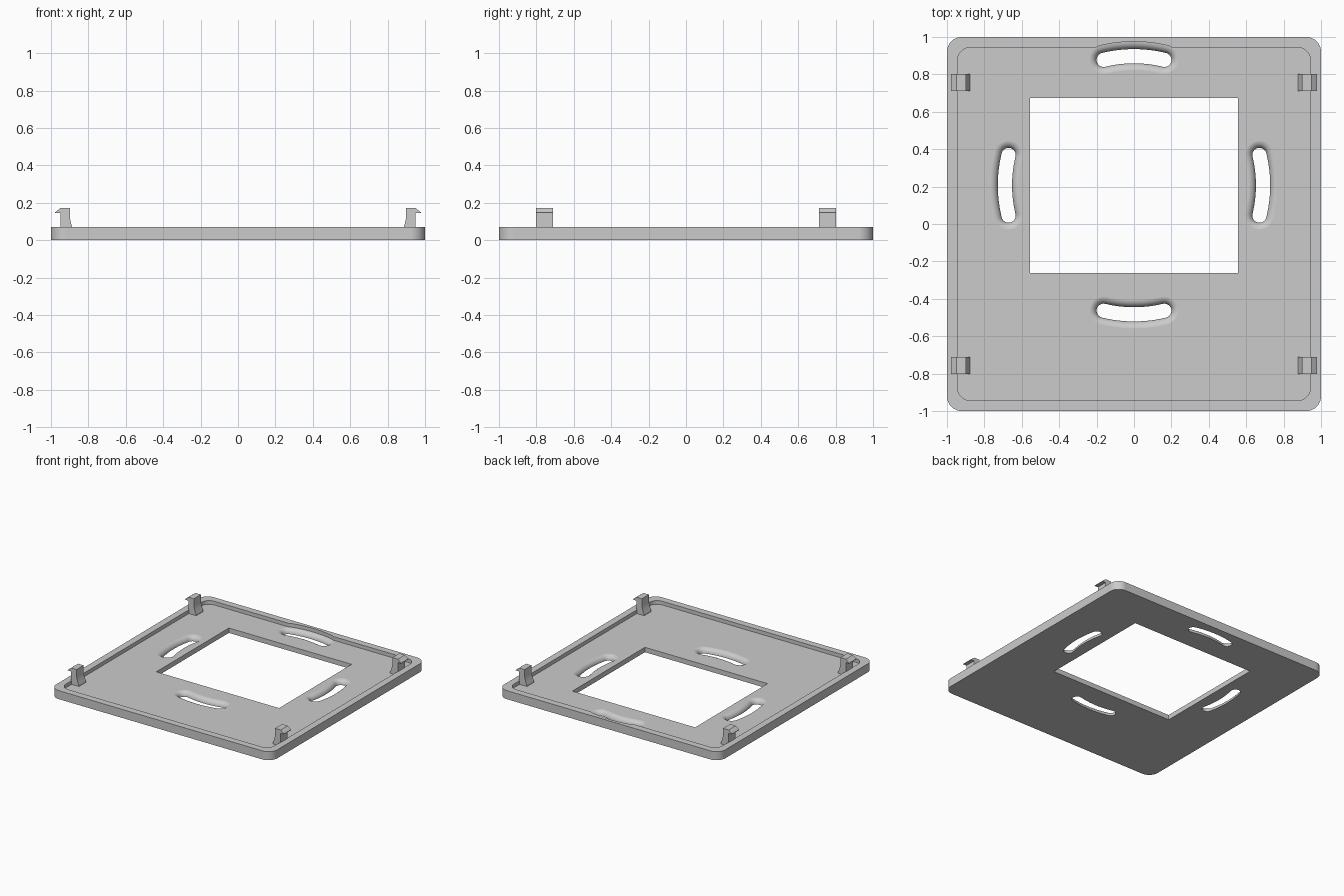
import bpy, bmesh, math

if "Cube" in bpy.data.objects:
    bpy.data.objects.remove(bpy.data.objects["Cube"])

RIM, FLOOR = 0.07, 0.04      # plate height and recessed floor height
CY, R = 0.207, 0.69          # centre and radius of the screw slot circle

grey = bpy.data.materials.new("light_grey")
grey.diffuse_color = (0.6, 0.6, 0.6, 1)
grey.use_nodes = True
grey.node_tree.nodes["Principled BSDF"].inputs["Base Color"].default_value = grey.diffuse_color


def loft(name, rings):
    """Closed solid through a list of matching rings of 3D points."""
    bm = bmesh.new()
    loops = [[bm.verts.new(p) for p in ring] for ring in rings]
    n = len(loops[0])
    for a, b in zip(loops, loops[1:]):
        for i in range(n):
            j = (i + 1) % n
            bm.faces.new((a[i], a[j], b[j], b[i]))
    bm.faces.new(loops[0][::-1])
    bm.faces.new(loops[-1])
    bmesh.ops.recalc_face_normals(bm, faces=bm.faces)
    me = bpy.data.meshes.new(name)
    bm.to_mesh(me)
    bm.free()
    ob = bpy.data.objects.new(name, me)
    bpy.context.collection.objects.link(ob)
    me.materials.append(grey)
    return ob


def rounded_square(h, r, z, steps=10):
    pts = []
    for k, (sx, sy) in enumerate(((1, 1), (-1, 1), (-1, -1), (1, -1))):
        for i in range(steps + 1):
            a = math.pi / 2 * (k + i / steps)
            pts.append((sx * (h - r) + r * math.cos(a), sy * (h - r) + r * math.sin(a), z))
    return pts


def slot_ring(direction, w, z, half=math.radians(13.6), steps=12):
    """Outline of an arc-shaped slot of half width w with round ends."""
    def polar(rad, a):
        return (rad * math.cos(a), CY + rad * math.sin(a), z)
    pts = [polar(R + w, direction - half + 2 * half * i / steps) for i in range(steps + 1)]
    for end, side in ((1, 0), (-1, math.pi)):
        a = direction + end * half
        cx, cy, _ = polar(R, a)
        for i in range(1, steps):
            t = a + side + math.pi * i / steps
            pts.append((cx + w * math.cos(t), cy + w * math.sin(t), z))
        if end == 1:
            pts += [polar(R - w, direction + half - 2 * half * i / steps) for i in range(steps + 1)]
    return pts


def cut(target, cutter):
    mod = target.modifiers.new("cut", 'BOOLEAN')
    mod.operation, mod.solver, mod.object = 'DIFFERENCE', 'EXACT', cutter
    bpy.context.view_layer.objects.active = target
    bpy.ops.object.modifier_apply(modifier=mod.name)
    bpy.data.objects.remove(cutter)


# Plate with raised rim
plate = loft("cover_plate", [rounded_square(1, 0.08, 0), rounded_square(1, 0.08, RIM)])
cut(plate, loft("recess", [rounded_square(0.944, 0.07, FLOOR), rounded_square(0.944, 0.07, 0.2)]))

# Square window
window = [(-0.555, -0.262), (0.555, -0.262), (0.555, 0.675), (-0.555, 0.675)]
cut(plate, loft("window", [[(x, y, z) for x, y in window] for z in (-0.1, 0.2)]))

# Four arc slots whose upper edge is rounded over into the floor
for k in range(4):
    d = k * math.pi / 2
    levels = [(0.038, -0.05)]
    for i in range(8):
        t = math.radians(11.5 * i)
        levels.append((0.038 + FLOOR * (1 - math.cos(t)), FLOOR * math.sin(t)))
    levels += [(0.078, FLOOR + 0.0002), (0.078, 0.2)]
    cut(plate, loft("slot", [slot_ring(d, w, z) for w, z in levels]))

bpy.ops.object.select_all(action='DESELECT')
plate.select_set(True)
bpy.context.view_layer.objects.active = plate
bpy.ops.object.shade_smooth_by_angle(angle=math.radians(30))
wn = plate.modifiers.new("flat_floor_normals", 'WEIGHTED_NORMAL')
wn.keep_sharp = True

# Snap clips: hooked post with a flared foot, at the four corners
profile = [(0.948, 0.03), (0.948, 0.145), (0.978, 0.145), (0.978, 0.149), (0.948, 0.173), (0.898, 0.173),
           (0.898, 0.12), (0.896, 0.105), (0.892, 0.088), (0.886, 0.07), (0.878, 0.05), (0.875, 0.03)]
for sx, side in ((-1, "left"), (1, "right")):
    for sy, end in ((-1, "front"), (1, "back")):
        loft(f"clip_{end}_{side}",
             [[(sx * x, sy * y, z) for x, z in profile] for y in (0.712, 0.803)])
